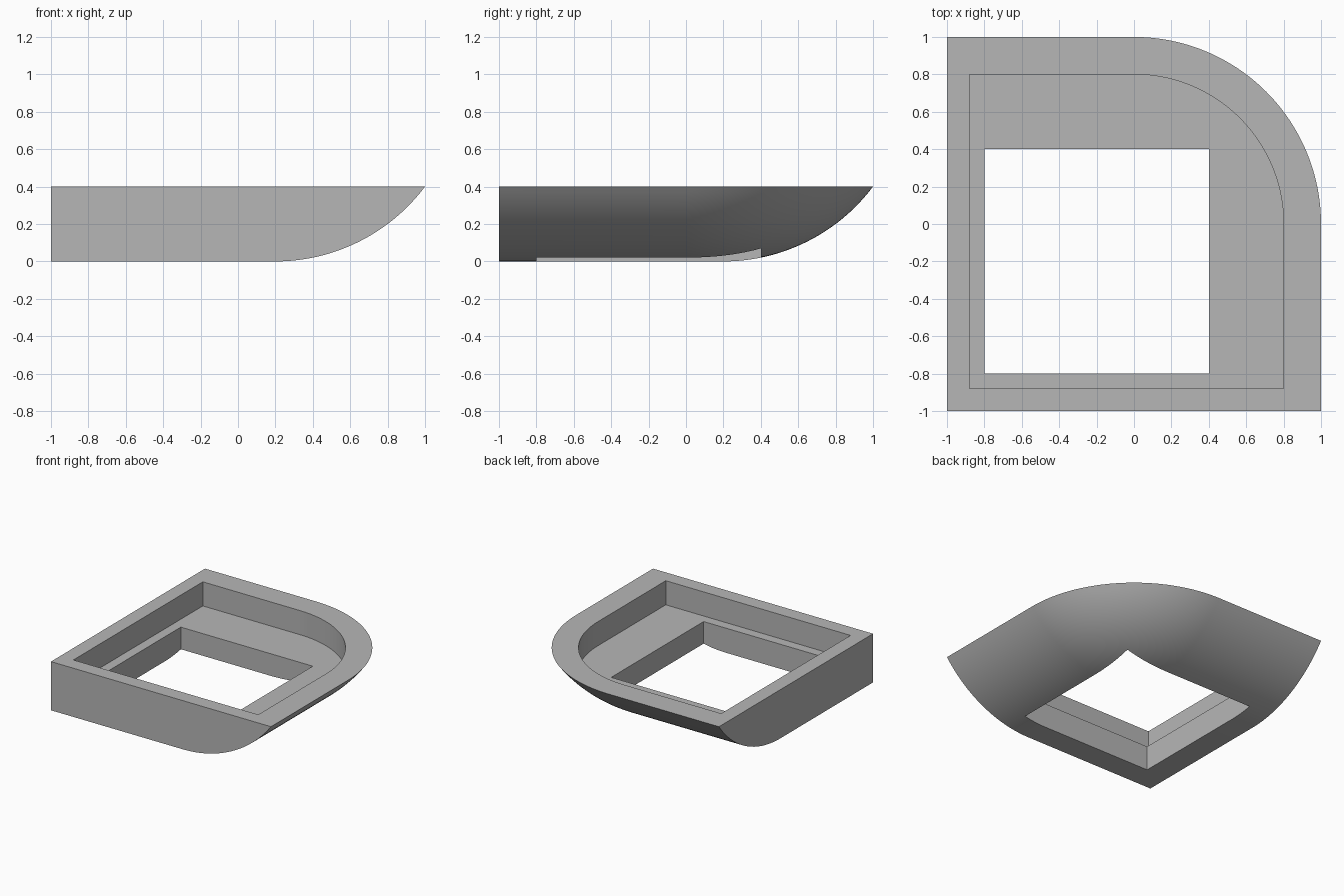
import bpy, bmesh
from math import sin, cos, asin, pi

cube = bpy.data.objects.get("Cube")
if cube:
    bpy.data.objects.remove(cube, do_unlink=True)

ARC = 48      # segments round the corner
STEPS = 24    # segments up the curved underside
FLOOR = 0.202

grey = bpy.data.materials.new("light grey")
grey.use_nodes = True
colour = (0.47, 0.47, 0.47, 1)
grey.diffuse_color = colour
grey.node_tree.nodes["Principled BSDF"].inputs["Base Color"].default_value = colour


def outline(low, r, z):
    """Square plan from low to r with its back left corner rounded about the origin."""
    pts = [(low, low, z), (r, low, z)]
    for i in range(ARC + 1):
        a = pi / 2 * i / ARC
        pts.append((r * cos(a), r * sin(a), z))
    pts.append((low, r, z))
    return pts


# Curved underside, rim, recess wall and recess floor as one closed loft
loops = []
for i in range(STEPS + 1):
    a = asin(0.8) * i / STEPS
    loops.append(outline(-1, 0.2 + sin(a), 1 - cos(a)))
loops.append(outline(-0.88, 0.8, 0.4))
loops.append(outline(-0.88, 0.8, FLOOR))

bm = bmesh.new()
rings = [[bm.verts.new(p) for p in loop] for loop in loops]
for lower, upper in zip(rings, rings[1:]):
    n = len(lower)
    for i in range(n):
        j = (i + 1) % n
        bm.faces.new((lower[i], lower[j], upper[j], upper[i]))
bm.faces.new(rings[0][::-1])
bm.faces.new(rings[-1])
bmesh.ops.recalc_face_normals(bm, faces=bm.faces)
mesh = bpy.data.meshes.new("corner_frame")
bm.to_mesh(mesh)
bm.free()
frame = bpy.data.objects.new("corner_frame", mesh)
bpy.context.collection.objects.link(frame)
mesh.materials.append(grey)

# Square opening through the floor
bpy.ops.mesh.primitive_cube_add(size=1, location=(-0.2, -0.2, 0.2))
cutter = bpy.context.object
cutter.name = "opening_cutter"
cutter.scale = (1.2, 1.2, 1)
cutter.hide_render = True
cutter.data.materials.append(grey)

cut = frame.modifiers.new("opening", "BOOLEAN")
cut.operation = "DIFFERENCE"
cut.solver = "EXACT"
cut.object = cutter
bpy.ops.object.select_all(action="DESELECT")
frame.select_set(True)
bpy.context.view_layer.objects.active = frame
bpy.ops.object.modifier_apply(modifier=cut.name)
bpy.data.objects.remove(cutter, do_unlink=True)

# Smooth curves with crisp edges
bpy.ops.object.shade_smooth_by_angle(angle=pi / 6)
